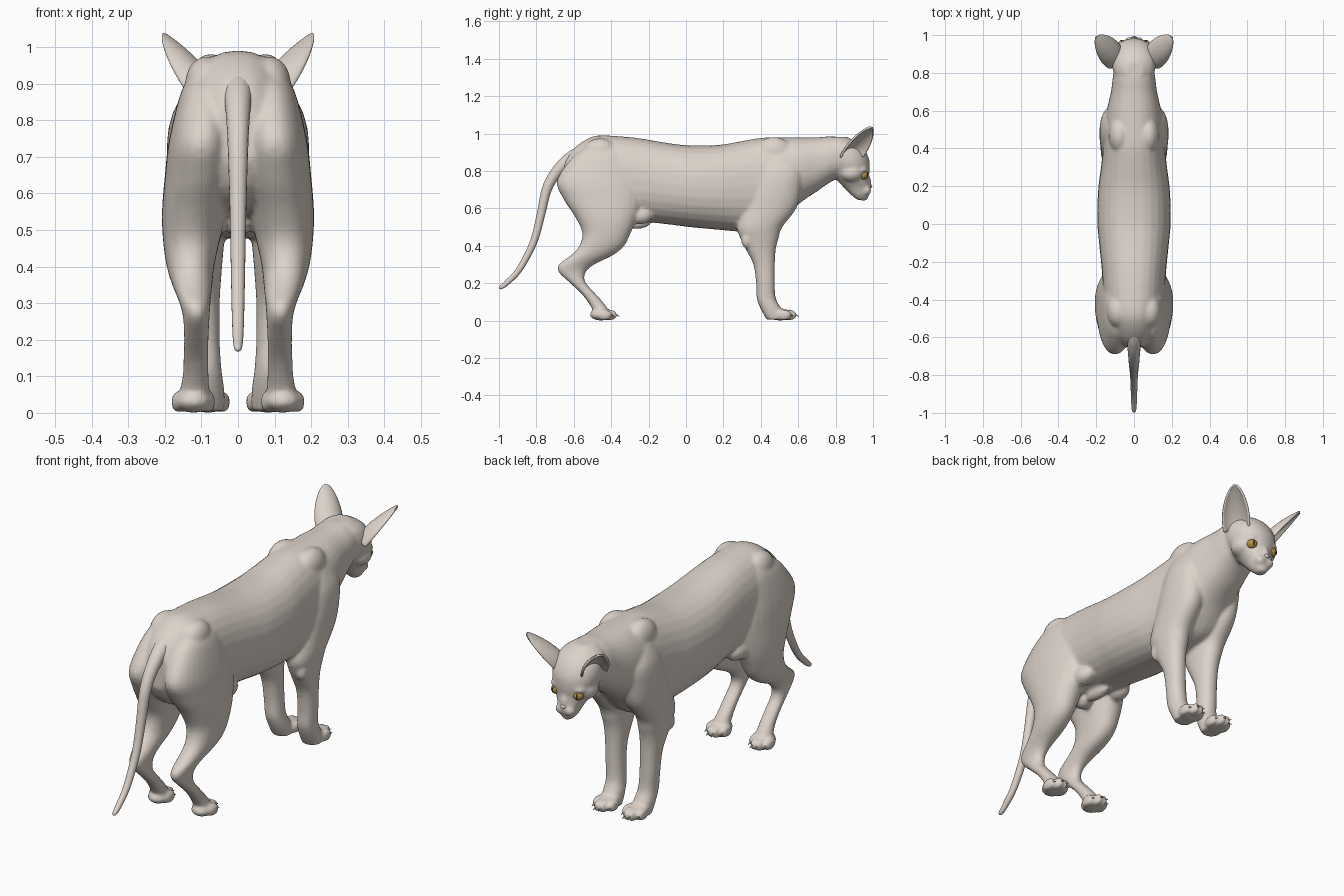
import bpy, bmesh, math
from mathutils import Vector, Matrix

if "Cube" in bpy.data.objects:
    bpy.data.objects.remove(bpy.data.objects["Cube"])


def material(name, rgb):
    m = bpy.data.materials.new(name)
    m.diffuse_color = (*rgb, 1)
    m.use_nodes = True
    m.node_tree.nodes["Principled BSDF"].inputs["Base Color"].default_value = m.diffuse_color
    return m


SKIN = material("skin", (0.72, 0.65, 0.59))
AMBER = material("amber", (0.45, 0.28, 0.06))
DARK = material("dark", (0.03, 0.025, 0.02))


def finish(bm, name, mat):
    bmesh.ops.recalc_face_normals(bm, faces=bm.faces[:])
    for f in bm.faces:
        f.smooth = True
    me = bpy.data.meshes.new(name)
    bm.to_mesh(me)
    bm.free()
    me.materials.append(mat)
    ob = bpy.data.objects.new(name, me)
    bpy.context.collection.objects.link(ob)
    return ob


def spline(rows, n=4):
    """Catmull-Rom interpolation of section rows."""
    out = []
    for i in range(len(rows) - 1):
        p0, p1 = rows[max(i - 1, 0)], rows[i]
        p2, p3 = rows[i + 1], rows[min(i + 2, len(rows) - 1)]
        for k in range(n):
            t = k / n
            out.append([0.5 * (2 * b + (c - a) * t + (2 * a - 5 * b + 4 * c - d) * t * t
                               + (3 * b - a - 3 * c + d) * t ** 3)
                        for a, b, c, d in zip(p0, p1, p2, p3)])
    return out + [list(rows[-1])]


def ring(c, u, v, power=2.0, n=28):
    pts = []
    for i in range(n):
        a = 2 * math.pi * i / n
        ca, sa = math.cos(a), math.sin(a)
        e = 2 / power
        pts.append(Vector(c) + Vector(u) * math.copysign(abs(ca) ** e, ca)
                   + Vector(v) * math.copysign(abs(sa) ** e, sa))
    return pts


def loft(bm, rings):
    vs = [[bm.verts.new(p) for p in r] for r in rings]
    n = len(vs[0])
    for a, b in zip(vs, vs[1:]):
        for i in range(n):
            bm.faces.new((a[i], a[(i + 1) % n], b[(i + 1) % n], b[i]))
    bm.faces.new(vs[0])
    bm.faces.new(vs[-1])


def ball(bm, c, r, rot=None):
    m = Matrix.Translation(c) @ (rot or Matrix()) @ Matrix.Diagonal((*r, 1))
    bmesh.ops.create_uvsphere(bm, u_segments=20, v_segments=12, radius=1, matrix=m)


def upright(bm, rows, side, power=2.2):
    """Loft of level sections: z, y back, y front, x inner, x outer."""
    loft(bm, [ring((side * (xi + xo) / 2, (yb + yf) / 2, z),
                   ((xo - xi) / 2, 0, 0), (0, (yf - yb) / 2, 0), power)
              for z, yb, yf, xi, xo in spline(rows)])


body = bmesh.new()

# trunk and neck: y, top, bottom, half width
trunk = [(-.65, .85, .68, .06), (-.61, .91, .61, .10), (-.54, .965, .56, .135),
         (-.47, .99, .54, .155), (-.35, .985, .53, .165), (-.25, .975, .53, .17),
         (-.1, .95, .515, .185), (.02, .937, .50, .195), (.18, .94, .485, .19),
         (.3, .96, .475, .175), (.4, .977, .48, .165), (.5, .98, .51, .16),
         (.6, .98, .62, .145), (.7, .98, .69, .122), (.78, .985, .745, .112),
         (.86, .97, .78, .095)]
loft(body, [ring((0, y, (t + b) / 2), (w, 0, 0), (0, 0, (t - b) / 2), 2.25)
            for y, t, b, w in spline(trunk)])

# head
head = [(.645, .915, .96, -.022, .022), (.67, .885, .978, -.042, .042),
        (.71, .845, .985, -.058, .058), (.76, .80, .978, -.088, .088),
        (.81, .77, .983, -.108, .108), (.86, .74, .98, -.118, .118),
        (.91, .73, .957, -.113, .113), (.95, .73, .92, -.093, .093),
        (.983, .76, .86, -.045, .045)]
upright(body, head, 1, 2.1)
ball(body, (0, .965, .73), (.022, .028, .05))
ball(body, (0, .95, .66), (.028, .026, .02))

hind = [(.93, -.52, -.35, .04, .12), (.88, -.6, -.3, .02, .155), (.75, -.69, -.24, .01, .188),
        (.65, -.655, -.23, .01, .2), (.55, -.59, -.26, .03, .208), (.47, -.555, -.295, .05, .205),
        (.40, -.57, -.33, .065, .195), (.35, -.615, -.39, .07, .18), (.30, -.68, -.49, .075, .16),
        (.26, -.682, -.535, .078, .15), (.21, -.63, -.54, .08, .148), (.15, -.565, -.49, .08, .15),
        (.10, -.525, -.445, .08, .152), (.05, -.495, -.41, .078, .16), (.005, -.475, -.40, .078, .162)]
fore = [(.88, .43, .56, .06, .14), (.80, .39, .62, .04, .175), (.70, .35, .615, .03, .183),
        (.60, .31, .59, .03, .18), (.50, .275, .515, .035, .175), (.44, .29, .495, .04, .165),
        (.38, .32, .48, .045, .155), (.30, .36, .475, .05, .145), (.20, .375, .475, .05, .14),
        (.12, .378, .48, .045, .135), (.06, .40, .51, .037, .135), (.005, .43, .52, .037, .13)]
claws = bmesh.new()
for s in (-1, 1):
    # legs
    upright(body, hind, s)
    upright(body, fore, s)
    # paws with four toes and claws
    for cx, tip in ((.082, .59), (.122, -.37)):
        ball(body, (s * cx, tip - .085, .032), (.052, .06, .032))
        for k, back in ((-1.5, .03), (-.5, 0), (.5, 0), (1.5, .03)):
            x, y = s * (cx + k * .029), tip - back
            ball(body, (x, y - .036, .03), (.0165, .04, .03))
            bmesh.ops.create_cone(claws, segments=8, cap_ends=True, radius1=.006, radius2=.001,
                                  depth=.03, matrix=Matrix.Translation((x, y + .002, .028))
                                  @ Matrix.Rotation(math.radians(-115), 4, 'X'))
    # shoulder blades, hip bones, elbows, flank folds
    ball(body, (s * .075, .47, .90), (.06, .10, .082))
    ball(body, (s * .085, -.46, .90), (.06, .09, .075))
    ball(body, (s * .13, .325, .43), (.03, .03, .045))
    ball(body, (s * .11, -.25, .56), (.045, .07, .045))
    # cheeks, whisker pads and brows
    ball(body, (s * .062, .885, .79), (.055, .065, .05))
    ball(body, (s * .024, .965, .695), (.028, .026, .025))
    ball(body, (s * .06, .938, .806), (.036, .034, .018))
# belly sheath
ball(body, (0, -.27, .52), (.03, .08, .03))
ball(body, (0, -.38, .535), (.05, .05, .05))

cat = finish(body, "body", SKIN)
rm = cat.modifiers.new("blend", 'REMESH')
rm.mode = 'VOXEL'
rm.voxel_size = .0085
rm.use_smooth_shade = True
sm = cat.modifiers.new("soften", 'SMOOTH')
sm.factor = .5
sm.iterations = 7
finish(claws, "claws", SKIN)

# tail: y, z, radius
tail = bmesh.new()
path = spline([(-.46, .90, .05), (-.54, .895, .046), (-.62, .862, .038), (-.695, .79, .031),
               (-.745, .70, .027), (-.775, .57, .023), (-.815, .42, .02), (-.89, .275, .017),
               (-.96, .20, .014), (-.99, .177, .010), (-.998, .172, .003)])
rings = []
for i, (y, z, r) in enumerate(path):
    a, b = path[max(i - 1, 0)], path[min(i + 1, len(path) - 1)]
    t = Vector((0, b[0] - a[0], b[1] - a[1])).normalized()
    rings.append(ring((0, y, z), (r, 0, 0), Vector((0, -t.z, t.y)) * r, n=18))
loft(tail, rings)
finish(tail, "tail", SKIN)

# ears: cupped leaf, mirrored
ear = bmesh.new()
d = Vector((.43, .49, .75)).normalized()
w = d.cross(Vector((.7, .36, -.62))).normalized()
n = w.cross(d).normalized()
base = Vector((.10, .875, .855))
grid = []
for v, hw, depth in spline([(0, .062, .05), (.3, .068, .046), (.6, .058, .032),
                            (.85, .036, .014), (.96, .018, .004), (1, .006, .001)], 3):
    row = []
    for i in range(13):
        a = (i / 6 - 1) * 1.25
        row.append(ear.verts.new(base + d * .235 * v + w * hw * math.sin(a) / math.sin(1.25)
                                 - n * depth * (math.cos(a) - .315) / .685))
    grid.append(row)
for r0, r1 in zip(grid, grid[1:]):
    for i in range(12):
        ear.faces.new((r0[i], r0[i + 1], r1[i + 1], r1[i]))
ears = finish(ear, "ears", SKIN)
so = ears.modifiers.new("thickness", 'SOLIDIFY')
so.thickness = .012
so.offset = 0
ears.modifiers.new("mirror", 'MIRROR')
sub = ears.modifiers.new("round", 'SUBSURF')
sub.levels = sub.render_levels = 1

# eyes and pupils
eyes, pupils = bmesh.new(), bmesh.new()
for s in (-1, 1):
    ball(eyes, (s * .061, .948, .778), (.026, .026, .024))
    ball(pupils, (s * .067, .968, .778), (.006, .006, .014))
finish(eyes, "eyes", AMBER)
finish(pupils, "pupils", DARK)

# nose
nose = bmesh.new()
ball(nose, (0, .985, .718), (.015, .011, .010))
finish(nose, "nose", SKIN)
